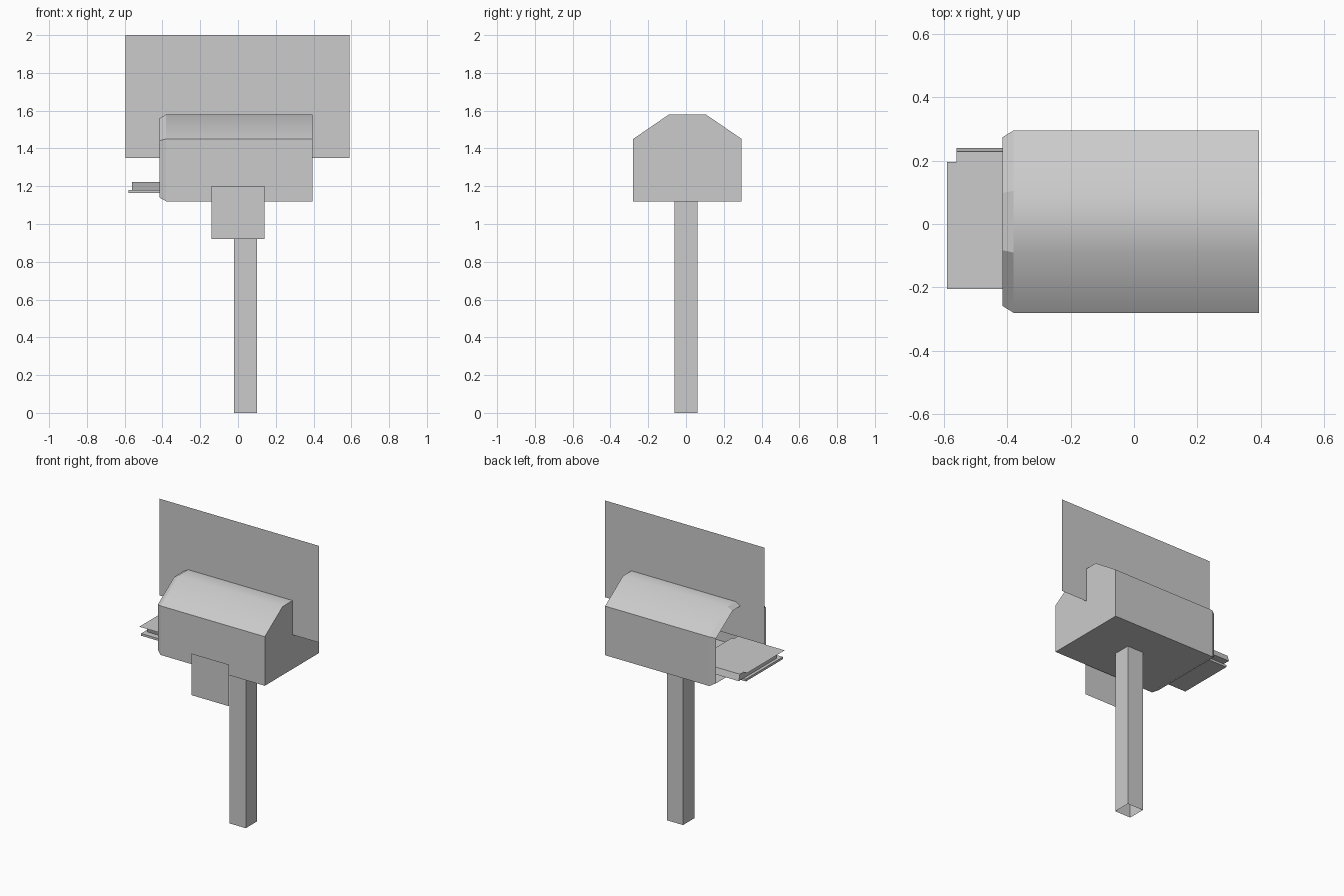
import bpy

cube = bpy.data.objects.get("Cube")
if cube:
    bpy.data.objects.remove(cube, do_unlink=True)

grey = bpy.data.materials.new("plain_grey")
grey.use_nodes = True
colour = (0.6, 0.6, 0.6, 1)
grey.diffuse_color = colour
grey.node_tree.nodes["Principled BSDF"].inputs["Base Color"].default_value = colour


def add_mesh(name, verts, faces):
    mesh = bpy.data.meshes.new(name)
    mesh.from_pydata(verts, [], faces)
    mesh.materials.append(grey)
    obj = bpy.data.objects.new(name, mesh)
    bpy.context.collection.objects.link(obj)
    return obj


def loft(name, sections, cap_start=True, cap_end=True):
    """Join matching cross-sections with side walls and optional end caps."""
    n = len(sections[0])
    verts = [p for section in sections for p in section]
    faces = []
    for s in range(len(sections) - 1):
        for i in range(n):
            j = (i + 1) % n
            faces.append((s * n + i, s * n + j, (s + 1) * n + j, (s + 1) * n + i))
    if cap_start:
        faces.append(tuple(reversed(range(n))))
    if cap_end:
        faces.append(tuple(range(len(verts) - n, len(verts))))
    return add_mesh(name, verts, faces)


def along_x(profile, x):
    return [(x, y, z) for y, z in profile]


def upright_panel(name, x0, x1, z0, z1, y):
    return add_mesh(name, [(x0, y, z0), (x1, y, z0), (x1, y, z1), (x0, y, z1)],
                    [(0, 1, 2, 3)])


# Box shell, open at the mouth, which narrows slightly
outline = [(-0.28, 1.12), (0.295, 1.12), (0.295, 1.45),
           (0.105, 1.58), (-0.09, 1.58), (-0.28, 1.45)]
cy, cz = 0.0075, 1.35
mouth = [(cy + (y - cy) * 0.925, cz + (z - cz) * 0.915) for y, z in outline]
shell = loft("box_shell",
             [along_x(mouth, -0.415), along_x(outline, -0.38), along_x(outline, 0.395)],
             cap_start=False)

# Soft shading over the long roof facets only
for face in shell.data.polygons:
    face.use_smooth = face.normal.z > 0.1 and abs(face.normal.x) < 0.1

# Hollow post
foot = [(-0.02, -0.06), (0.10, -0.06), (0.10, 0.06), (-0.02, 0.06)]
loft("post", [[(x, y, z) for x, y in foot] for z in (0, 1.12)],
     cap_start=False, cap_end=False)

# Flat panels
upright_panel("upper_panel", -0.595, 0.59, 1.35, 2.0, 0.015)
upright_panel("front_panel", -0.14, 0.14, 0.92, 1.20, -0.295)

# Letters in the mouth
add_mesh("top_letter",
         [(-0.59, -0.205, 1.225), (-0.24, -0.205, 1.225),
          (-0.24, 0.195, 1.225), (-0.59, 0.195, 1.225)], [(0, 1, 2, 3)])
packet = [(-0.16, 1.18), (0.24, 1.18), (0.228, 1.222), (-0.172, 1.222)]
loft("middle_packet", [along_x(packet, -0.56), along_x(packet, -0.22)])
letter = [(-0.2, 1.165), (0.192, 1.165), (0.192, 1.18), (-0.2, 1.18)]
loft("bottom_letter", [along_x(letter, -0.58), along_x(letter, -0.22)])
